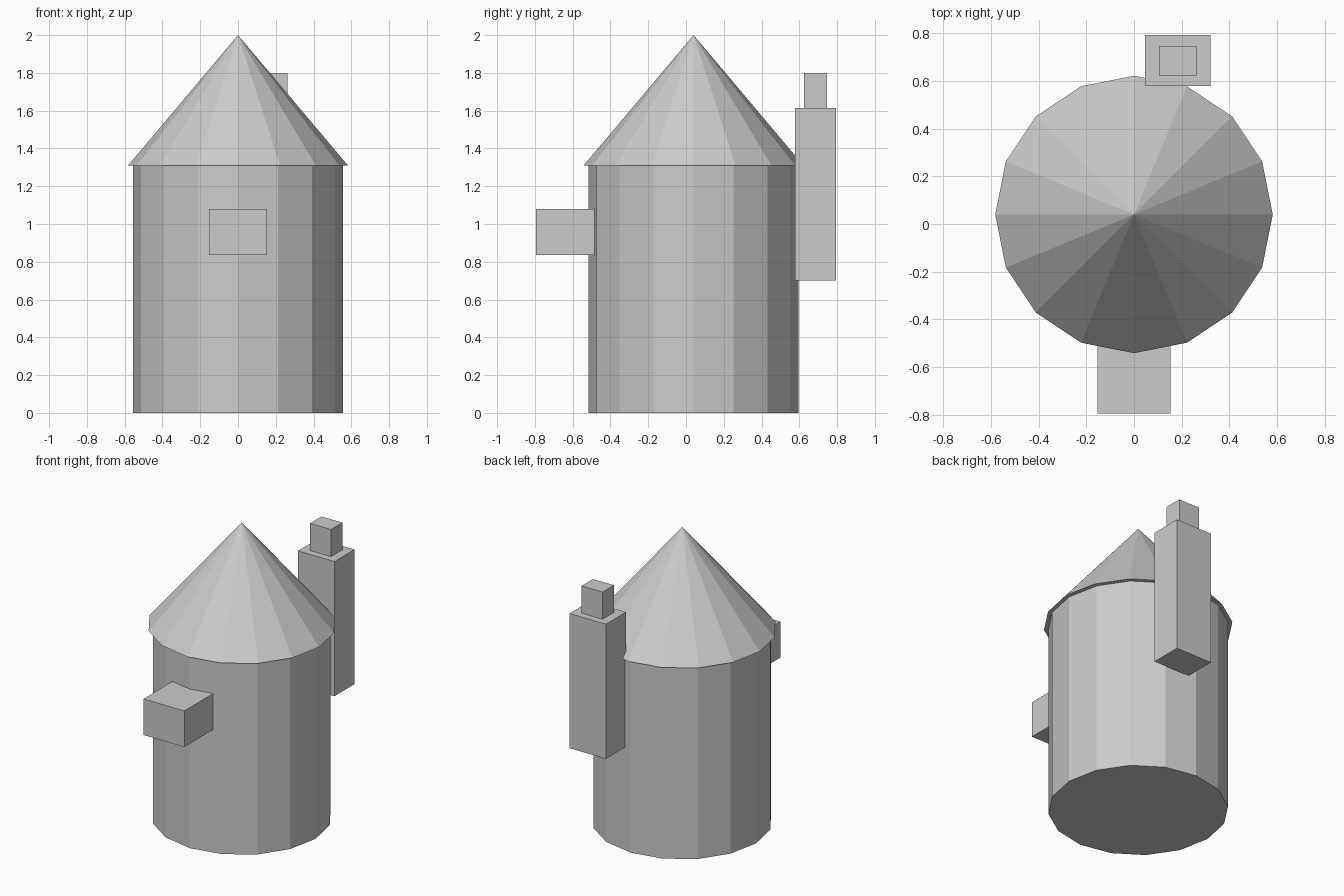
import bpy

if "Cube" in bpy.data.objects:
    bpy.data.objects.remove(bpy.data.objects["Cube"])

# One flat grey for the whole model
grey = bpy.data.materials.new("light_grey")
grey.diffuse_color = (0.6, 0.6, 0.6, 1)
grey.use_nodes = True
grey.node_tree.nodes["Principled BSDF"].inputs["Base Color"].default_value = grey.diffuse_color

CY = 0.04  # tower axis in y


def finish(obj, name):
    obj.name = name
    obj.data.name = name
    obj.data.materials.append(grey)


def box(name, x, y, z):
    """Box from (min, max) ranges."""
    bpy.ops.mesh.primitive_cube_add(size=1, location=[sum(r) / 2 for r in (x, y, z)])
    obj = bpy.context.object
    obj.scale = [r[1] - r[0] for r in (x, y, z)]
    bpy.ops.object.transform_apply(location=False, rotation=False, scale=True)
    finish(obj, name)


def cone(name, r_bottom, r_top, z0, z1):
    """16-sided cone or cylinder on the tower axis."""
    bpy.ops.mesh.primitive_cone_add(vertices=16, radius1=r_bottom, radius2=r_top,
                                    depth=z1 - z0, location=(0, CY, (z0 + z1) / 2))
    finish(bpy.context.object, name)


# Round tower and its overhanging pointed roof
cone("tower_body", 0.555, 0.555, 0, 1.31)
cone("tower_roof", 0.582, 0, 1.31, 2.0)

# Box projecting from the front wall
box("front_box", (-0.153, 0.153), (-0.795, -0.42), (0.835, 1.08))

# Chimney on the back wall with a narrower flue on top
box("chimney", (0.047, 0.32), (0.578, 0.793), (0.70, 1.615))
box("chimney_flue", (0.105, 0.262), (0.624, 0.746), (1.60, 1.80))
